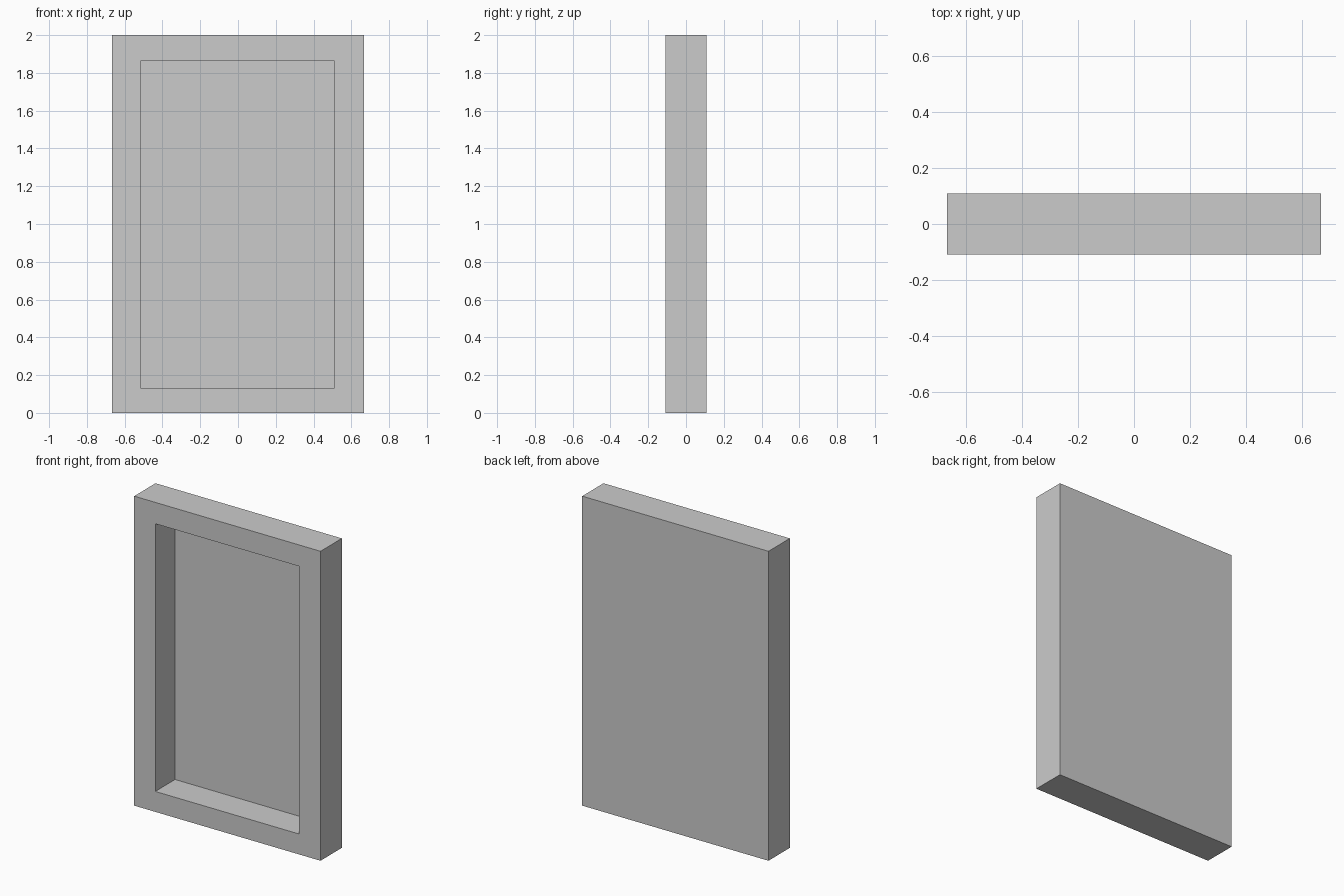
import bpy, bmesh
from mathutils import Vector

if "Cube" in bpy.data.objects:
    bpy.data.objects.remove(bpy.data.objects["Cube"])

W, D, H = 1.332, 0.218, 2.0            # outer size
X0, X1, Z0, Z1 = -0.515, 0.511, 0.132, 1.862   # recess opening
DEPTH = 0.202                          # recess depth

# Solid slab
bm = bmesh.new()
bmesh.ops.create_cube(bm, size=1)
bmesh.ops.scale(bm, vec=(W, D, H), verts=bm.verts)
bmesh.ops.translate(bm, vec=(0, 0, H / 2), verts=bm.verts)

# Inset the front face to form the frame border
front = min(bm.faces, key=lambda f: f.calc_center_median().y)
bmesh.ops.inset_region(bm, faces=[front], thickness=0.1)
for v in front.verts:
    v.co = Vector((X0 if v.co.x < 0 else X1, -D / 2, Z0 if v.co.z < H / 2 else Z1))

# Push the panel back, leaving recess walls
floor = bmesh.ops.extrude_discrete_faces(bm, faces=[front])["faces"][0]
bmesh.ops.translate(bm, vec=(0, DEPTH, 0), verts=floor.verts)
bmesh.ops.recalc_face_normals(bm, faces=bm.faces)

mesh = bpy.data.meshes.new("recessed_frame")
bm.to_mesh(mesh)
bm.free()
bpy.context.collection.objects.link(bpy.data.objects.new("recessed_frame", mesh))
